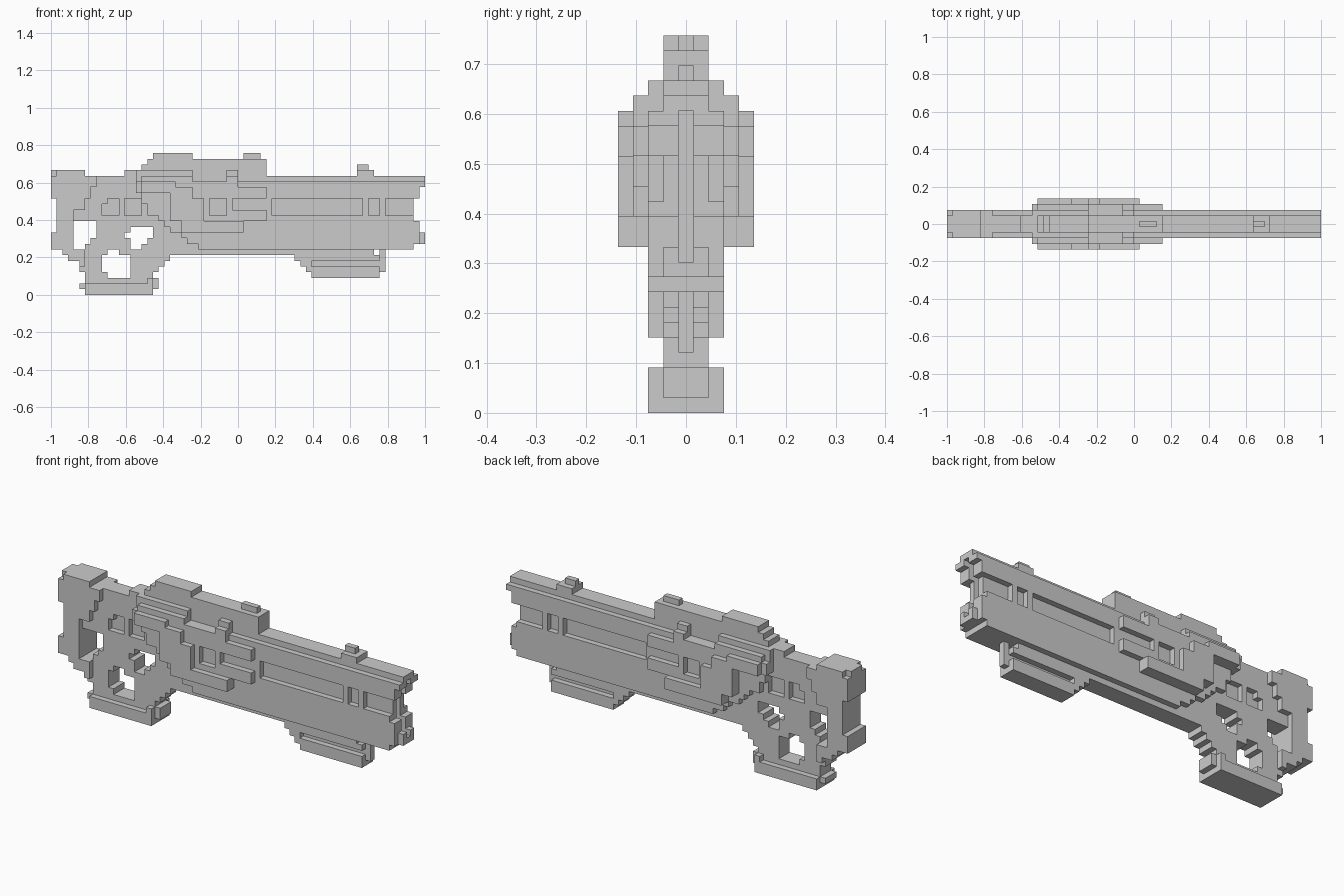
import bpy
import bmesh

cube = bpy.data.objects.get("Cube")
if cube:
    bpy.data.objects.remove(cube, do_unlink=True)

LENGTH = 66              # cells along the longest side
CELL = 2 / LENGTH
parts = {}               # part name -> set of grid cells
owner = set()            # every filled cell

grey = bpy.data.materials.new("matte_grey")
grey.use_nodes = True
grey.diffuse_color = (0.6, 0.6, 0.6, 1)
grey.node_tree.nodes["Principled BSDF"].inputs["Base Color"].default_value = grey.diffuse_color


def cells(x0, x1, z0, z1, reach):
    """Cells of a block that reaches the same distance to both sides."""
    return {(x, y, z) for x in range(x0, x1) for z in range(z0, z1)
            for y in range(-reach, reach + 1)}


def fill(part, reach, *blocks):
    for block in blocks:
        new = cells(*block, reach) - owner
        parts.setdefault(part, set()).update(new)
        owner.update(new)


def carve(part, keep, *blocks):
    """Cut blocks from both sides, leaving a core (keep = -1 cuts through)."""
    for block in blocks:
        cut = cells(*block, 5) - cells(*block, keep)
        cut &= parts[part]
        parts[part] -= cut
        owner.difference_update(cut)


def skin(part):
    """Make the outer faces of a part and merge the flat areas."""
    bm = bmesh.new()
    verts = {}

    def vert(p):
        key = tuple(p)
        if key not in verts:
            x, y, z = key
            verts[key] = bm.verts.new(((x - LENGTH / 2) * CELL, (y - 0.5) * CELL, z * CELL))
        return verts[key]

    for cell in sorted(parts[part]):
        for axis in range(3):
            for side in (0, 1):
                near = list(cell)
                near[axis] += 2 * side - 1
                if tuple(near) in owner:
                    continue
                base = list(cell)
                base[axis] += side
                u, v = (axis + 1) % 3, (axis + 2) % 3
                loop = []
                for a, b in ((0, 0), (1, 0), (1, 1), (0, 1)):
                    p = list(base)
                    p[u] += a
                    p[v] += b
                    loop.append(vert(p))
                bm.faces.new(loop if side else loop[::-1])
    bmesh.ops.dissolve_limit(bm, angle_limit=0.01, verts=bm.verts, edges=bm.edges)
    mesh = bpy.data.meshes.new(part)
    bm.to_mesh(mesh)
    bm.free()
    mesh.materials.append(grey)
    bpy.context.collection.objects.link(bpy.data.objects.new(part, mesh))


# Shoulder stock with stepped back edge and a strap below its opening
fill("stock", 2, (0, 1, 17, 21), (1, 6, 8, 22), (6, 8, 8, 21), (0, 1, 8, 11),
     (2, 6, 7, 8), (3, 6, 6, 7), (5, 6, 5, 6))
fill("stock", 1, (0, 1, 21, 22))
carve("stock", -1, (4, 8, 10, 13), (4, 7, 8, 10))
carve("stock", 1, (7, 8, 8, 19), (6, 8, 13, 17), (4, 6, 13, 15))

# Main body and barrel, stepping in towards the slimmer rear
fill("body", 2, (26, 64, 8, 9), (24, 64, 9, 10), (23, 64, 10, 11), (21, 64, 11, 12),
     (20, 64, 12, 13), (19, 64, 13, 14), (17, 64, 14, 16), (16, 64, 16, 18),
     (15, 64, 18, 20), (64, 65, 17, 20), (65, 66, 19, 20), (64, 65, 9, 13))
fill("body", 1, (8, 64, 9, 20), (8, 66, 20, 21), (20, 58, 8, 9), (22, 57, 7, 8),
     (65, 66, 9, 11))
carve("body", 0, (9, 12, 14, 16), (10, 12, 16, 17), (13, 16, 14, 17))
carve("body", 1, (39, 55, 14, 17), (56, 58, 14, 17), (59, 64, 14, 17))

# Vertical slot in the muzzle
slot = cells(63, 66, 10, 20, 0)
parts["body"] -= slot
owner -= slot

# Rear grip with open finger holes
fill("grip", 1, (6, 22, 7, 9), (6, 21, 6, 7), (5, 20, 5, 6), (5, 19, 4, 5), (6, 18, 3, 4))
for name in ("body", "grip"):
    carve(name, -1, (10, 14, 3, 7), (9, 10, 4, 7), (10, 12, 7, 8),
          (14, 18, 10, 12), (13, 14, 10, 11), (14, 16, 8, 10), (16, 17, 9, 10))

# Flat foot under the grip with slimmer ends
fill("grip_foot", 2, (6, 18, 0, 2), (17, 18, 2, 3))
fill("grip_foot", 1, (6, 19, 2, 3), (5, 19, 1, 2))

# Front grip with a long side groove and a thin end plate
fill("front_grip", 1, (43, 58, 6, 7), (44, 58, 5, 6), (45, 58, 4, 5), (46, 58, 3, 4))
carve("front_grip", 0, (46, 58, 5, 6))
fill("end_plate", 0, (58, 59, 4, 8))

# Layered side plates of the receiver
fill("receiver_plates", 4, (16, 22, 18, 20), (21, 25, 13, 19), (25, 27, 13, 17),
     (23, 34, 11, 13))
fill("receiver_plates", 3, (15, 24, 18, 20), (16, 25, 20, 21), (24, 33, 19, 20),
     (25, 34, 13, 19), (31, 33, 20, 21), (34, 38, 13, 15), (34, 38, 17, 19))
carve("receiver_plates", 2, (28, 31, 14, 17), (32, 34, 15, 17))

# Top rail with raised blocks
fill("top_rail", 2, (15, 25, 20, 22), (31, 33, 20, 22))
fill("top_rail", 1, (13, 38, 21, 22), (16, 38, 22, 23), (17, 38, 23, 24), (18, 25, 24, 25))
fill("rail_block", 0, (34, 37, 24, 25))

# Front sight
fill("front_sight", 1, (54, 57, 21, 22))
fill("front_sight", 0, (54, 56, 22, 23))

for part_name in parts:
    skin(part_name)
